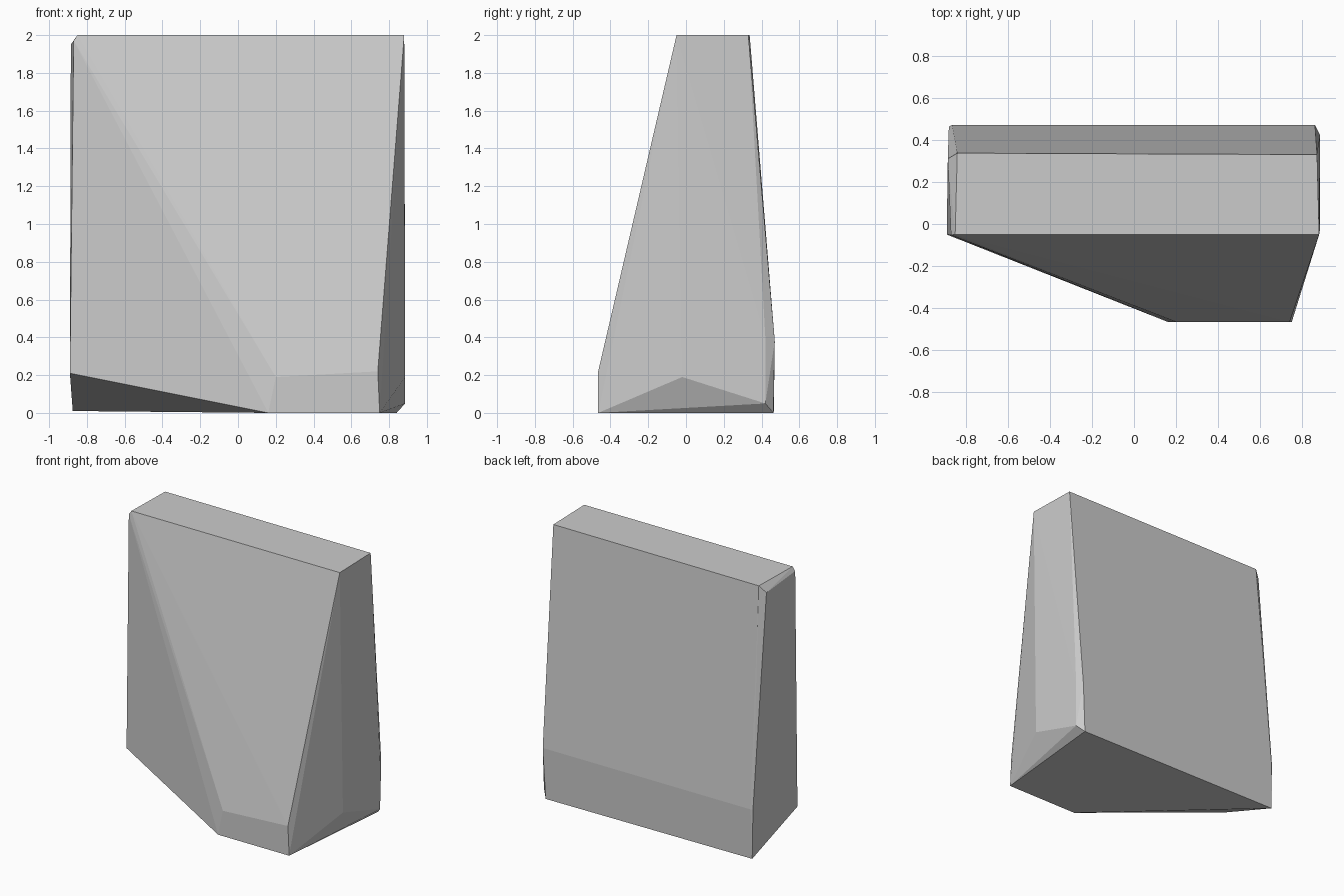
import bpy
import bmesh

cube = bpy.data.objects.get("Cube")
if cube:
    bpy.data.objects.remove(cube, do_unlink=True)

# Single stone grey
grey = bpy.data.materials.new("stone_grey")
grey.use_nodes = True
colour = (0.6, 0.6, 0.6, 1)
grey.diffuse_color = colour
grey.node_tree.nodes["Principled BSDF"].inputs["Base Color"].default_value = colour

# Corner groups of the chipped block
top_rim = [(-.85, -.05, 2), (.88, -.05, 2), (.87, .33, 2), (-.84, .337, 2)]
left_chamfer = [(-.87, -.052, 1.97), (-.885, .31, 1.95), (-.89, -.05, .21)]
front_foot = [(.2, -.465, .19), (.74, -.465, .22), (.75, -.465, 0), (.16, -.465, 0)]
right_side = [(.885, .42, .4), (.885, .42, .05), (.885, -.02, .19)]
back_foot = [(-.865, .47, .38), (.86, .47, .38), (-.88, .463, .38),
             (-.875, .465, .01), (.84, .463, 0)]

# Faceted wedge block wrapped around the corners
bm = bmesh.new()
for corner in top_rim + left_chamfer + front_foot + right_side + back_foot:
    bm.verts.new(corner)
hull = bmesh.ops.convex_hull(bm, input=bm.verts)
loose = [v for v in bm.verts if not v.link_faces]
bmesh.ops.delete(bm, geom=loose, context="VERTS")
bmesh.ops.dissolve_limit(bm, angle_limit=.01, verts=bm.verts, edges=bm.edges)
bmesh.ops.recalc_face_normals(bm, faces=bm.faces)

mesh = bpy.data.meshes.new("wedge_block")
bm.to_mesh(mesh)
bm.free()
mesh.materials.append(grey)
block = bpy.data.objects.new("wedge_block", mesh)
bpy.context.collection.objects.link(block)
